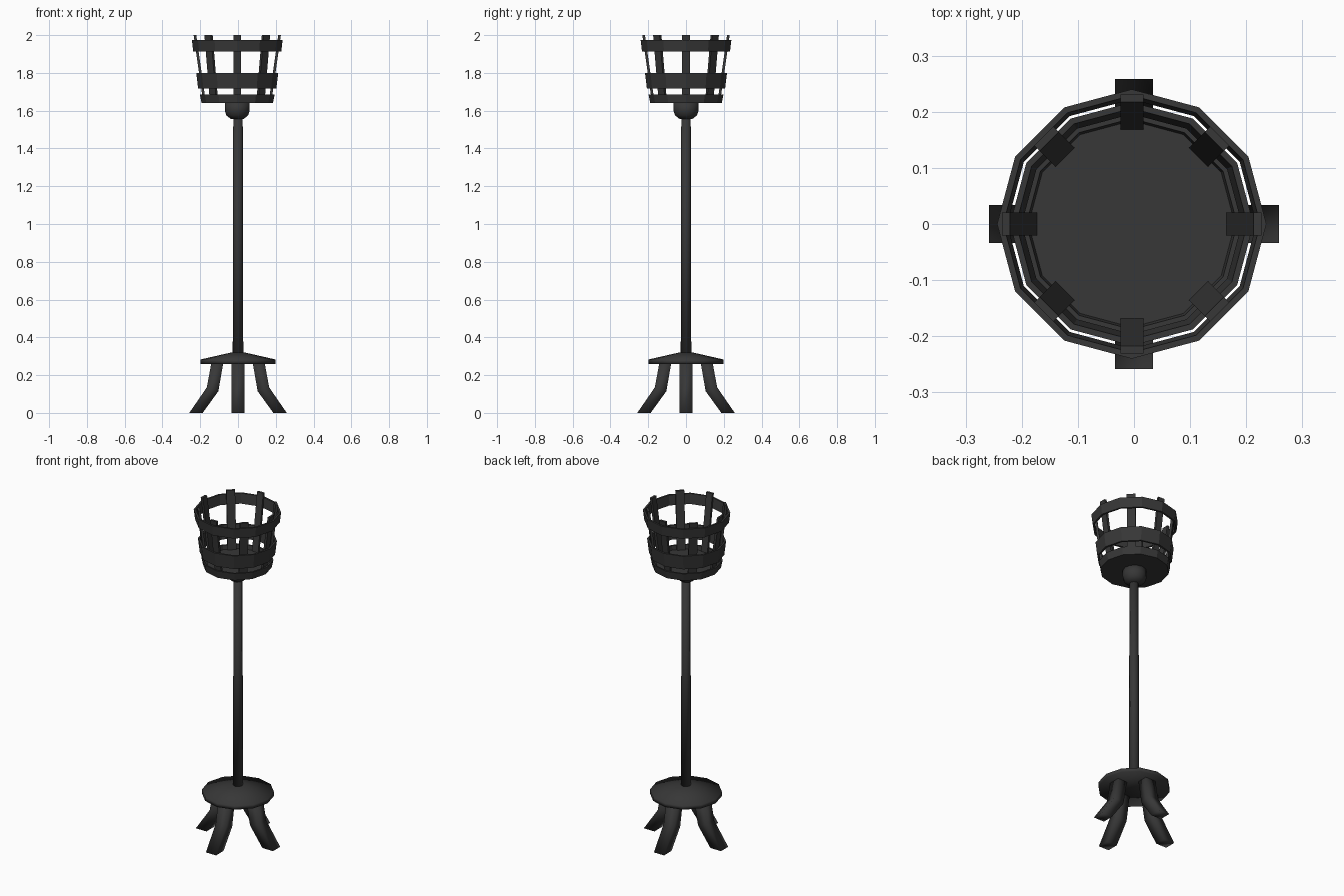
import bpy, bmesh, math
from mathutils import Matrix

if "Cube" in bpy.data.objects:
    bpy.data.objects.remove(bpy.data.objects["Cube"])

iron = bpy.data.materials.new("dark iron")
iron.diffuse_color = (0.038, 0.038, 0.038, 1)
iron.use_nodes = True
iron.node_tree.nodes["Principled BSDF"].inputs["Base Color"].default_value = iron.diffuse_color
OFF = -0.004  # basket sits very slightly off centre


def finish(name, bm, smooth=False, x=0.0):
    bmesh.ops.remove_doubles(bm, verts=bm.verts, dist=1e-5)
    bmesh.ops.recalc_face_normals(bm, faces=bm.faces)
    for f in bm.faces:
        f.smooth = smooth
    me = bpy.data.meshes.new(name)
    bm.to_mesh(me)
    bm.free()
    me.materials.append(iron)
    ob = bpy.data.objects.new(name, me)
    ob.location.x = x
    bpy.context.collection.objects.link(ob)
    return ob


def lathe(name, profile, sides, closed=False, smooth=False, x=0.0):
    """Spin (radius, z) points around z; a closed profile makes a hollow ring."""
    bm = bmesh.new()
    rings = []
    for r, z in profile:
        rings.append([bm.verts.new((r * math.cos(2 * math.pi * i / sides),
                                    r * math.sin(2 * math.pi * i / sides), z))
                      for i in range(sides)])
    pairs = list(zip(rings, rings[1:]))
    if closed:
        pairs.append((rings[-1], rings[0]))
    else:
        bm.faces.new(rings[0])
        bm.faces.new(rings[-1])
    for a, b in pairs:
        for i in range(sides):
            j = (i + 1) % sides
            bm.faces.new((a[i], a[j], b[j], b[i]))
    return finish(name, bm, smooth, x)


def strip(name, rows, width, angle, smooth=False, x=0.0):
    """Box strip through (inner radius, outer radius, z) rows, turned about z."""
    bm = bmesh.new()
    h = width / 2
    loops = [[bm.verts.new(p) for p in ((a, -h, za), (b, -h, zb), (b, h, zb), (a, h, za))]
             for a, za, b, zb in rows]
    bm.faces.new(loops[0])
    bm.faces.new(loops[-1])
    for p, q in zip(loops, loops[1:]):
        for i in range(4):
            j = (i + 1) % 4
            bm.faces.new((p[i], p[j], q[j], q[i]))
    bm.transform(Matrix.Rotation(angle, 4, 'Z'))
    return finish(name, bm, smooth, x)


# Stand: four bent legs, base plate, pole
for k in range(4):
    strip(f"leg_{k + 1}", [(0.187, 0, 0.258, 0), (0.104, 0.115, 0.165, 0.135),
                           (0.077, 0.27, 0.14, 0.27)], 0.068, k * math.pi / 2, smooth=True)
lathe("base_plate", [(0.198, 0.26), (0.198, 0.283), (0.035, 0.32)], 12, smooth=True)
lathe("pole", [(0.028, 0.29), (0.025, 1.58)], 8, smooth=True)

# Knob under the basket
lathe("basket_knob", [(0.035, 1.557), (0.058, 1.575), (0.066, 1.60), (0.066, 1.645)],
      12, smooth=True, x=OFF)

# Basket: floor pan and two hoops
lathe("basket_floor", [(0.189, 1.64), (0.198, 1.685), (0.188, 1.685), (0.184, 1.66)],
      12, x=OFF)
for name, r0, z0, r1, z1 in (("middle_hoop", 0.207, 1.717, 0.217, 1.80),
                             ("top_hoop", 0.233, 1.913, 0.24, 1.973)):
    t = 0.011
    lathe(name, [(r0, z0), (r1, z1), (r1 - t, z1), (r0 - t, z0)], 12, closed=True, x=OFF)

# Eight flared upright slats
for k in range(8):
    diag = k % 2
    top = 0.222 if diag else 0.231
    strip(f"slat_{k + 1}", [(0.167, 1.65, 0.181, 1.65), (top - 0.014, 2.0, top, 2.0)],
          0.048 if diag else 0.041, k * math.pi / 4, x=OFF)
